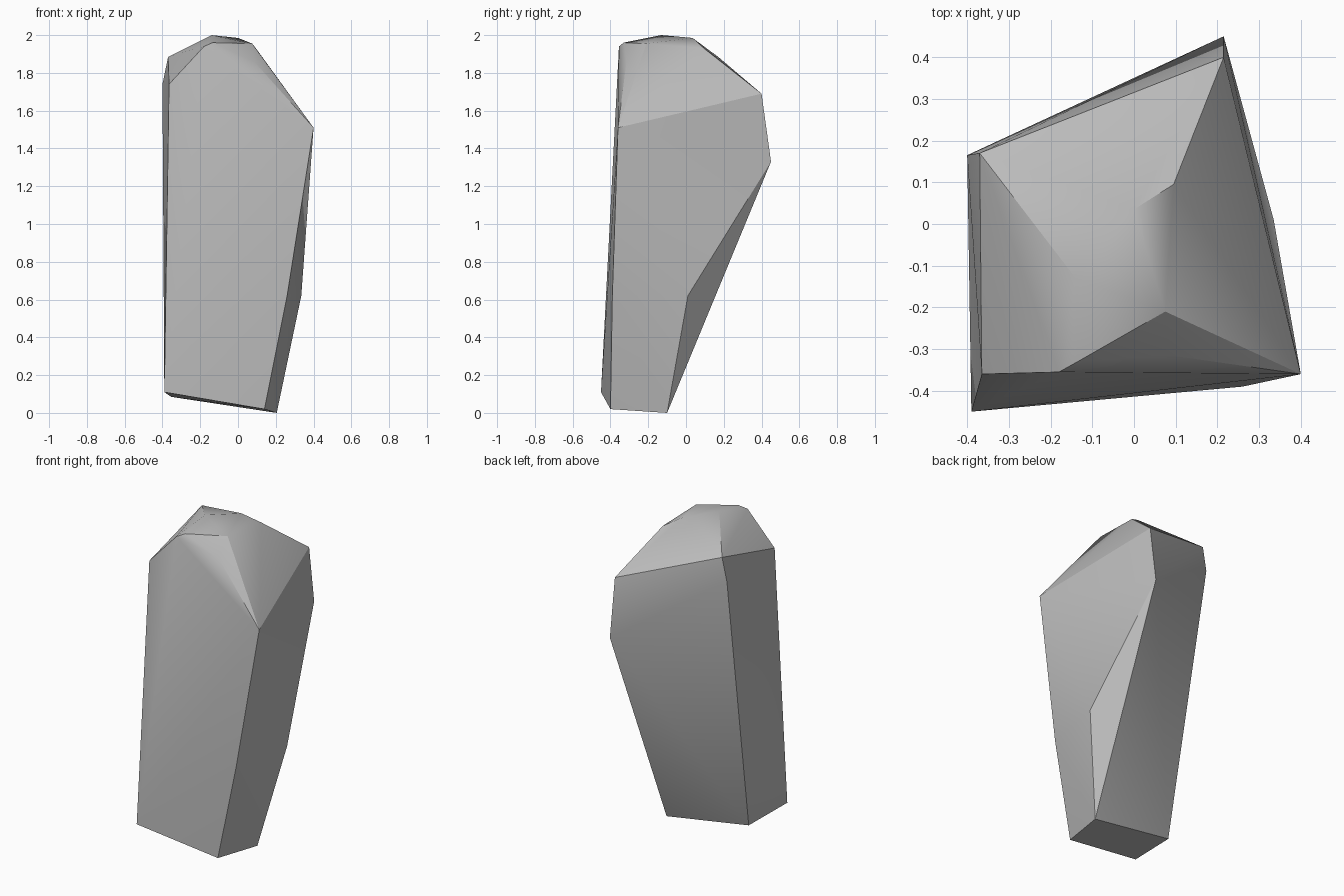
import bpy
import bmesh
import math

default_cube = bpy.data.objects.get("Cube")
if default_cube:
    bpy.data.objects.remove(default_cube, do_unlink=True)


def make_material(name, color):
    material = bpy.data.materials.new(name)
    material.use_nodes = True
    material.diffuse_color = color
    shader = material.node_tree.nodes["Principled BSDF"]
    shader.inputs["Base Color"].default_value = color
    shader.inputs["Roughness"].default_value = 0.9
    return material


def make_hull(name, corner_groups, material):
    """Wrap a tight faceted skin around groups of corner points."""
    bm = bmesh.new()
    for group in corner_groups:
        for corner in group:
            bm.verts.new(corner)
    hull = bmesh.ops.convex_hull(bm, input=bm.verts[:])
    # Drop any point that ended up inside the skin
    loose = [v for v in bm.verts if not v.link_faces]
    bmesh.ops.delete(bm, geom=loose, context="VERTS")
    bmesh.ops.recalc_face_normals(bm, faces=bm.faces[:])

    mesh = bpy.data.meshes.new(name)
    bm.to_mesh(mesh)
    bm.free()
    mesh.materials.append(material)
    rock = bpy.data.objects.new(name, mesh)
    bpy.context.collection.objects.link(rock)

    # Soft shading with the strong creases kept sharp
    bpy.ops.object.select_all(action="DESELECT")
    rock.select_set(True)
    bpy.context.view_layer.objects.active = rock
    bpy.ops.object.shade_smooth_by_angle(angle=math.radians(30))
    return rock


# Tilted foot of the rock
foot = [(-.39, -.45, .11), (.14, -.4, .02), (.205, -.1, 0), (-.354, -.118, .085)]

# Kinks low on the left flank
flank = [(.26, -.39, .62), (.335, .01, .62)]

# Broad shoulders: front pair, then back pairs
shoulders = [(.4, -.36, 1.51), (-.365, -.36, 1.74),
             (.215, .45, 1.33), (.215, .4, 1.69),
             (-.4, .165, 1.74), (-.37, .17, 1.885)]

# Chipped crown
crown = [(-.14, -.13, 2), (0, .035, 1.985), (.095, .095, 1.93),
         (.075, -.21, 1.955), (-.18, -.355, 1.94),
         (-.135, -.33, 1.96), (.085, -.315, 1.86)]

stone_grey = make_material("stone grey", (.5, .5, .5, 1))
make_hull("standing_rock", [foot, flank, shoulders, crown], stone_grey)
